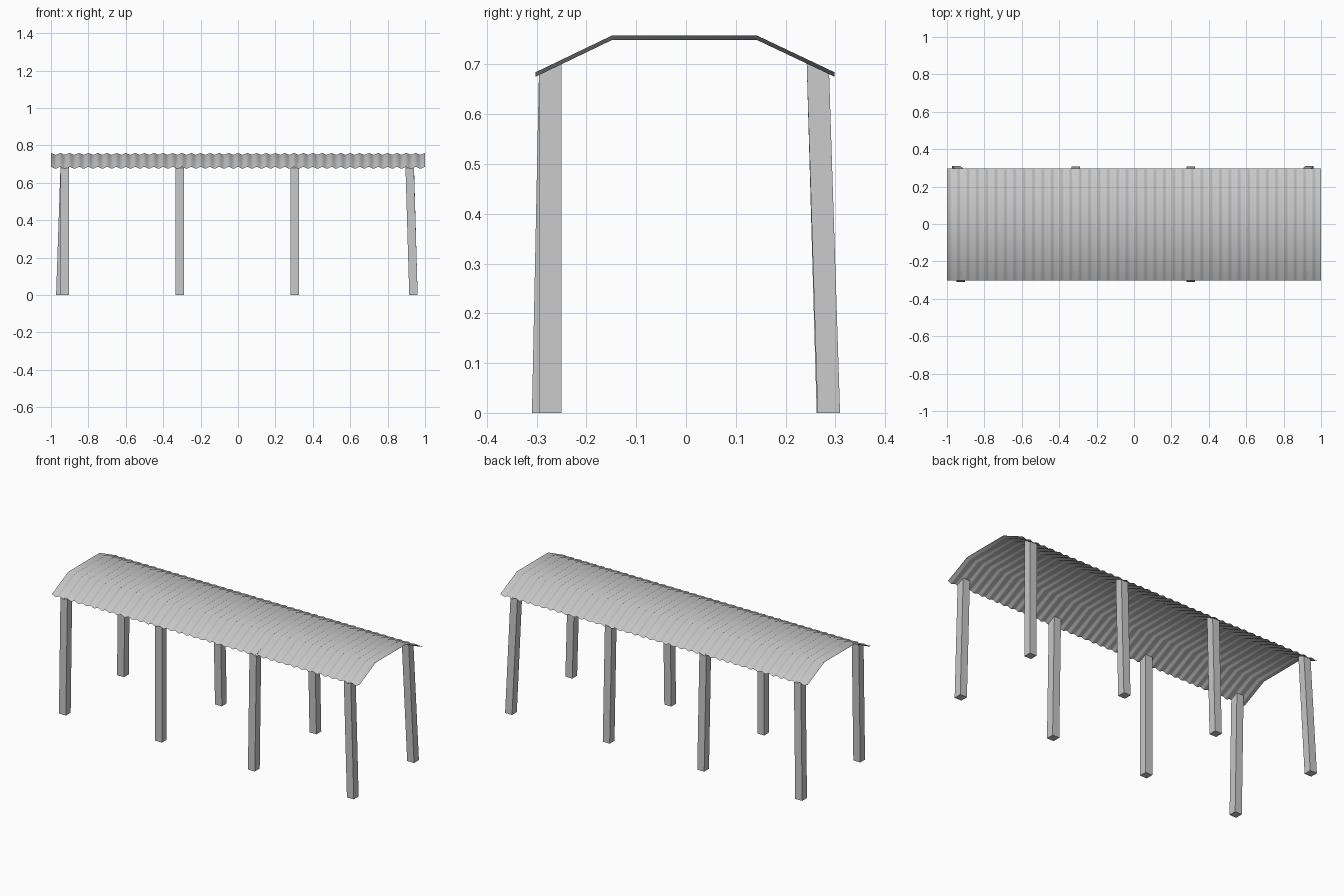
import bpy, math

if "Cube" in bpy.data.objects:
    bpy.data.objects.remove(bpy.data.objects["Cube"])


def material(name, grey):
    m = bpy.data.materials.new(name)
    m.diffuse_color = (grey, grey, grey, 1)
    m.use_nodes = True
    m.node_tree.nodes["Principled BSDF"].inputs["Base Color"].default_value = m.diffuse_color
    return m


roof_mat = material("roof grey", 0.58)
post_mat = material("post grey", 0.58)


def add_mesh(name, verts, faces, mat, smooth=False):
    me = bpy.data.meshes.new(name)
    me.from_pydata(verts, [], faces)
    me.materials.append(mat)
    me.polygons.foreach_set("use_smooth", [smooth] * len(me.polygons))
    me.update()
    ob = bpy.data.objects.new(name, me)
    bpy.context.collection.objects.link(ob)
    return ob


# Roof cross-section (y, z)
PROFILE = [(-0.302, 0.680), (-0.148, 0.754), (0.142, 0.754), (0.298, 0.680)]


def roof_height(y):
    for (y0, z0), (y1, z1) in zip(PROFILE, PROFILE[1:]):
        if y <= y1:
            break
    return z0 + (y - y0) * (z1 - z0) / (y1 - y0)


# Corrugated roof sheet: the profile swept along x with a small wave
WAVES, STEPS, AMP = 40, 8, 0.0045
n = WAVES * STEPS
verts = []
for i in range(n + 1):
    dz = AMP * math.cos(2 * math.pi * i / STEPS)
    verts += [(-1 + 2 * i / n, y, z + dz) for y, z in PROFILE]
faces = [(4 * i + j, 4 * i + 4 + j, 4 * i + 5 + j, 4 * i + 1 + j)
         for i in range(n) for j in range(3)]
add_mesh("corrugated_roof", verts, faces, roof_mat, smooth=True)


# Slightly leaning square posts, tops cut to the roof slope
W = 0.0225


def post(name, top, base):
    corners = [(-W, -W), (W, -W), (W, W), (-W, W)]
    v = [(base[0] + a, base[1] + b, 0) for a, b in corners]
    v += [(top[0] + a, top[1] + b, roof_height(top[1] + b) - 0.003)
          for a, b in corners]
    f = [(3, 2, 1, 0), (4, 5, 6, 7)]
    f += [(i, (i + 1) % 4, 4 + (i + 1) % 4, 4 + i) for i in range(4)]
    add_mesh(name, v, f, post_mat)


# Top x, base x and base y of each post
front = [(-0.926, -0.926, -0.287), (-0.311, -0.311, -0.273),
         (0.304, 0.304, -0.287), (0.918, 0.938, -0.273)]
back = [(-0.926, -0.950, 0.287), (-0.311, -0.311, 0.285),
        (0.304, 0.304, 0.285), (0.918, 0.938, 0.287)]
for row, posts, top_y in (("front", front, -0.273), ("back", back, 0.265)):
    for k, (tx, bx, by) in enumerate(posts, 1):
        post(f"{row}_post_{k}", (tx, top_y), (bx, by))
